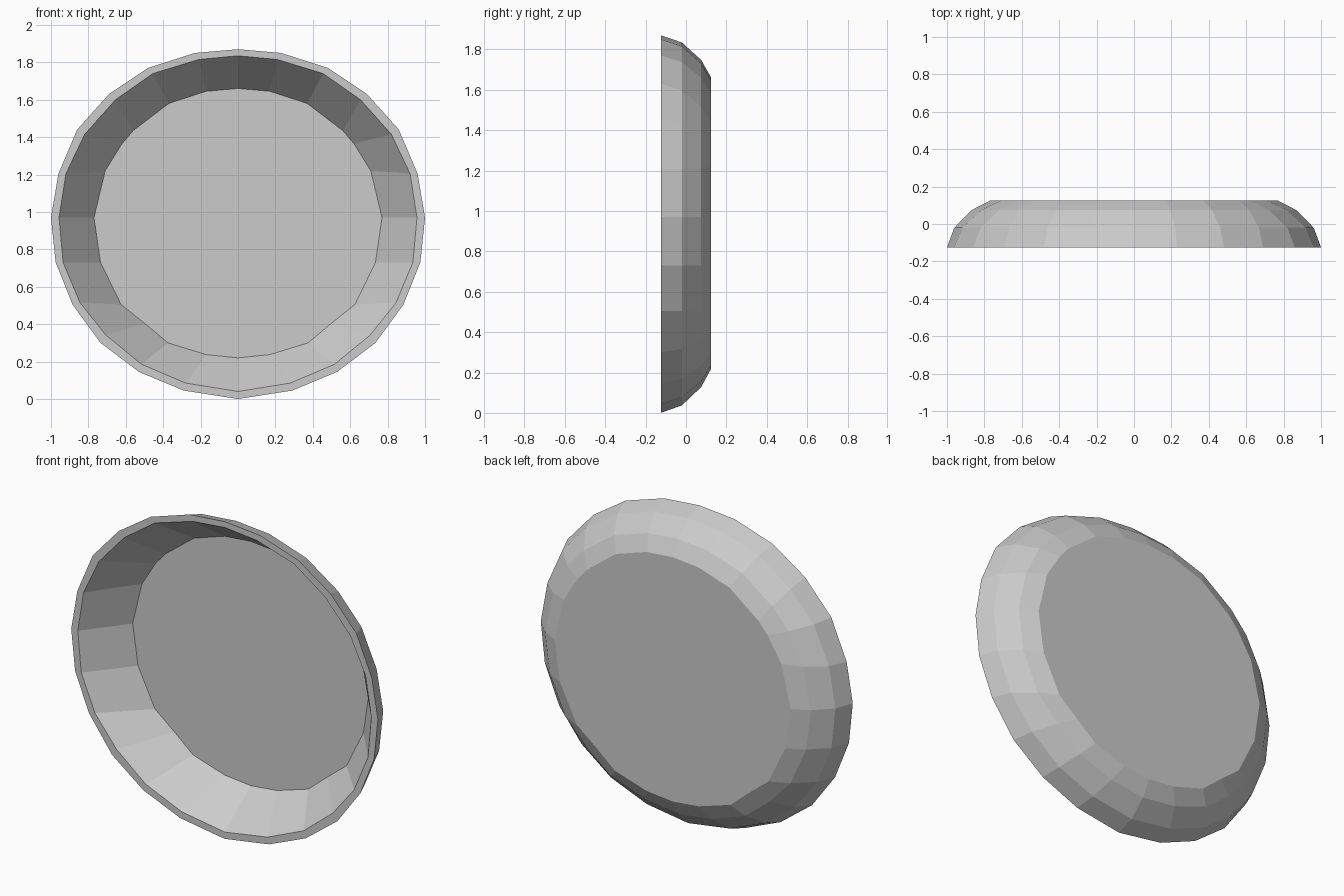
import bpy, bmesh

if "Cube" in bpy.data.objects:
    bpy.data.objects.remove(bpy.data.objects["Cube"])

# Half outlines (x, z), running from top centre to bottom centre
RIM = [(0, 1.87), (.23, 1.85), (.48, 1.77), (.69, 1.63), (.86, 1.44), (.96, 1.205), (1, .97),
       (.975, .73), (.885, .505), (.735, .3), (.53, .145), (.29, .045), (0, 0)]
LIP = [(0, 1.835), (.21, 1.815), (.455, 1.74), (.655, 1.60), (.82, 1.415), (.92, 1.205), (.957, .97),
       (.935, .73), (.845, .515), (.705, .34), (.515, .185), (.28, .085), (0, .04)]
BASE = [(0, 1.66), (.17, 1.645), (.37, 1.58), (.56, 1.435), (.62, 1.365), (.71, 1.22), (.77, .97),
        (.735, .73), (.625, .505), (.5, .405), (.375, .3), (.17, .237), (0, .22)]


def blend(a, b, t):
    return [(p[0] + (q[0] - p[0]) * t, p[1] + (q[1] - p[1]) * t) for p, q in zip(a, b)]


def ring(bm, half, y):
    full = half + [(-x, z) for x, z in half[-2:0:-1]]
    return [bm.verts.new((x, y, z)) for x, z in full]


bm = bmesh.new()
# Floor, inner wall, flat lip, rounded outer wall, back
rings = [ring(bm, BASE, .119),
         ring(bm, LIP, -.125),
         ring(bm, RIM, -.125),
         ring(bm, blend(RIM, BASE, .17), -.02),
         ring(bm, blend(RIM, BASE, .58), .075),
         ring(bm, BASE, .125)]
for a, b in zip(rings, rings[1:]):
    n = len(a)
    for i in range(n):
        j = (i + 1) % n
        bm.faces.new((a[i], a[j], b[j], b[i]))
bm.faces.new(rings[0])
bm.faces.new(rings[-1])
bmesh.ops.recalc_face_normals(bm, faces=bm.faces)

mesh = bpy.data.meshes.new("dish")
bm.to_mesh(mesh)
bm.free()
bpy.context.collection.objects.link(bpy.data.objects.new("dish", mesh))
